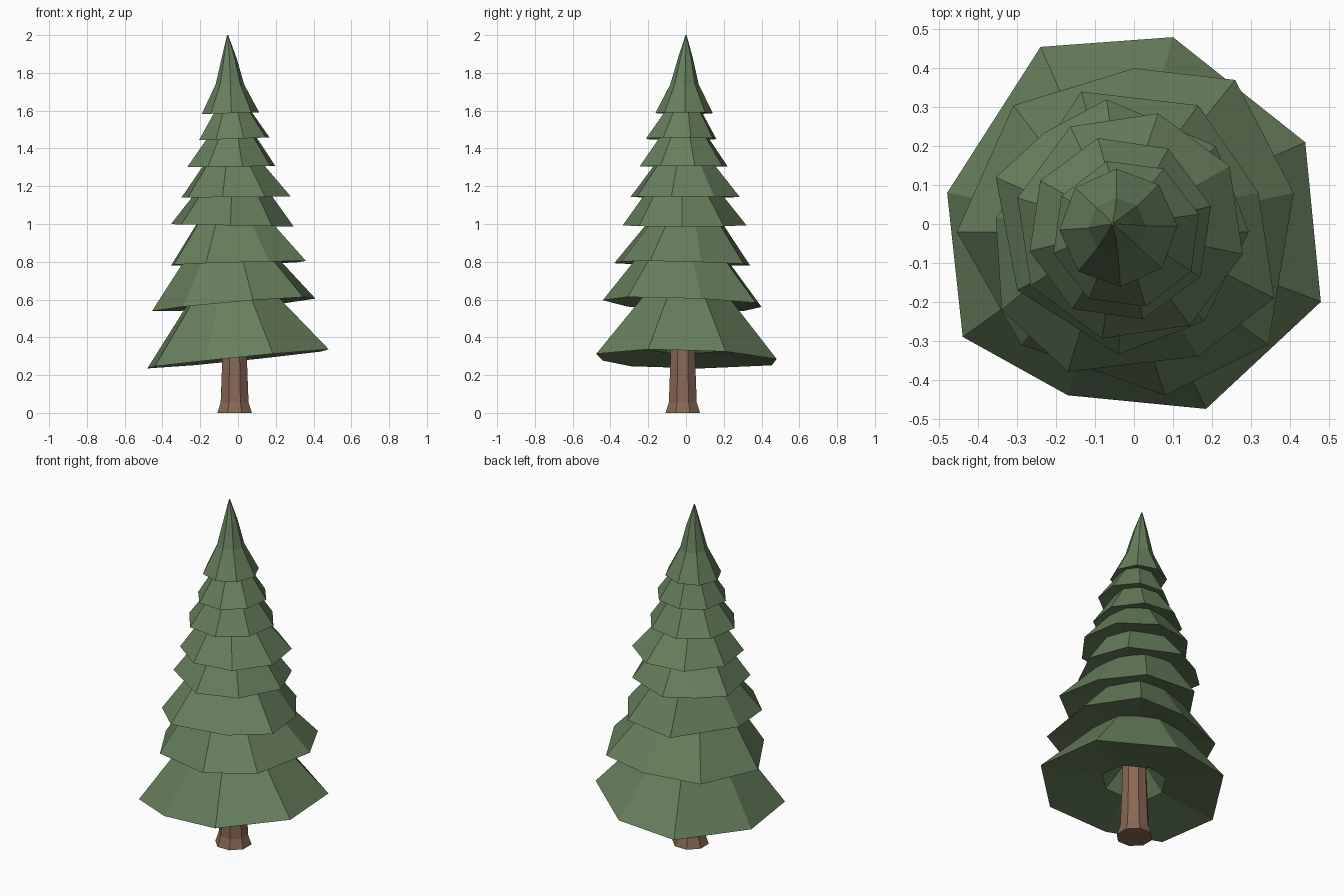
import bpy, bmesh
from math import sin, cos, radians

if "Cube" in bpy.data.objects:
    bpy.data.objects.remove(bpy.data.objects["Cube"], do_unlink=True)

SIDES = 8
AXIS = (-0.018, -0.017)


def make_material(name, rgb):
    mat = bpy.data.materials.new(name)
    mat.use_nodes = True
    mat.diffuse_color = (*rgb, 1)
    mat.node_tree.nodes["Principled BSDF"].inputs["Base Color"].default_value = (*rgb, 1)
    return mat


def octagon(cx, cy, radius, phase):
    """Regular outline, listed anticlockwise."""
    angles = [radians(phase + 360 / SIDES * i) for i in range(SIDES)]
    return [(cx + radius * cos(a), cy + radius * sin(a)) for a in angles]


def shrink(outline, target, radius):
    """Scale an outline about its middle to a mean radius, centred on target."""
    n = len(outline)
    mx = sum(p[0] for p in outline) / n
    my = sum(p[1] for p in outline) / n
    mean = sum(((x - mx) ** 2 + (y - my) ** 2) ** 0.5 for x, y in outline) / n
    k = radius / mean
    return [(target[0] + (x - mx) * k, target[1] + (y - my) * k) for x, y in outline]


def loft(name, rings, mat):
    """Join rings of points with flat quads and cap both ends."""
    bm = bmesh.new()
    loops = [[bm.verts.new(p) for p in ring] for ring in rings]
    for low, high in zip(loops, loops[1:]):
        n = len(low)
        for i in range(n):
            j = (i + 1) % n
            bm.faces.new((low[i], low[j], high[j], high[i]))
    bm.faces.new(loops[0][::-1])
    bm.faces.new(loops[-1])
    bmesh.ops.recalc_face_normals(bm, faces=bm.faces)
    mesh = bpy.data.meshes.new(name)
    bm.to_mesh(mesh)
    bm.free()
    mesh.materials.append(mat)
    obj = bpy.data.objects.new(name, mesh)
    bpy.context.collection.objects.link(obj)


def branch_tier(name, outline, z, tilt, upper, mat):
    """A skirt with a tilted rim, a shallow underside with a deeper middle,
    and upper rings given as (height, radius, centre)."""
    reach = max(abs(x) for x, y in outline)
    rim = [(x, y, z + tilt[0] * x + tilt[1] * y) for x, y in outline]
    lip = [(x, y, z + 0.1 * reach + tilt[0] * x + tilt[1] * y)
           for x, y in shrink(outline, AXIS, 0.36 * reach)]
    hollow = [(x, y, z + 0.4 * reach) for x, y in shrink(outline, AXIS, 0.1 * reach)]
    rings = [hollow, lip, rim]
    for height, radius, centre in upper:
        rings.append([(x, y, height) for x, y in shrink(outline, centre, radius)])
    loft(name, rings, mat)


needles = make_material("needle_green", (0.136, 0.212, 0.108))
bark = make_material("bark_brown", (0.248, 0.139, 0.092))

# Trunk with a flared foot
trunk_profile = [(0, 0.099), (0.055, 0.08), (0.3, 0.07), (0.5, 0.064)]
loft("trunk", [[(x, y, z) for x, y in octagon(*AXIS, r, 22.5)]
               for z, r in trunk_profile], bark)

# Uneven outlines of the four broad skirts
bottom_outline = [(0.44, 0.21), (0.10, 0.48), (-0.24, 0.455), (-0.48, 0.08),
                  (-0.44, -0.29), (-0.17, -0.44), (0.185, -0.475), (0.48, -0.2)]
second_outline = [(0.41, 0.08), (0.26, 0.37), (0, 0.4), (-0.31, 0.305),
                  (-0.455, -0.02), (-0.29, -0.31), (0.08, -0.44), (0.345, -0.31)]
third_outline = [(0.32, 0.08), (0.165, 0.305), (-0.135, 0.34), (-0.355, 0.015),
                 (-0.34, -0.22), (-0.17, -0.38), (0.165, -0.34), (0.36, -0.19)]
fourth_outline = [(0.295, -0.02), (0.21, 0.2), (-0.07, 0.32), (-0.23, 0.235),
                  (-0.355, 0.12), (-0.3, -0.17), (-0.04, -0.335), (0.18, -0.25)]

# Skirts from the ground up: outline, rim height, tilt, top height, top radius
tiers = [
    (bottom_outline, 0.285, (0.1, -0.02), 0.67, 0.19),
    (second_outline, 0.575, (0.08, -0.035), 0.89, 0.19),
    (third_outline, 0.79, (0.03, -0.02), 1.09, 0.14),
    (fourth_outline, 0.992, (-0.02, 0), 1.24, 0.14),
    (octagon(-0.01, -0.005, 0.298, 31), 1.143, (0.01, 0), 1.4, 0.095),
    (octagon(-0.035, -0.012, 0.24, 14), 1.305, (0.01, 0), 1.52, 0.09),
    (octagon(-0.02, -0.025, 0.193, 15), 1.452, (0.04, 0), 1.65, 0.065),
]
for i, (outline, z, tilt, top, radius) in enumerate(tiers):
    branch_tier(f"branch_tier_{i + 1}", outline, z, tilt,
                [(top, radius, (-0.03, -0.01))], needles)

# Pointed crown, leaning to one side
branch_tier("crown", octagon(-0.04, -0.01, 0.152, 2), 1.588, (0.03, 0),
            [(1.74, 0.075, (-0.043, -0.008)),
             (1.88, 0.039, (-0.047, -0.003)),
             (2.0, 0.003, (-0.055, 0))], needles)
